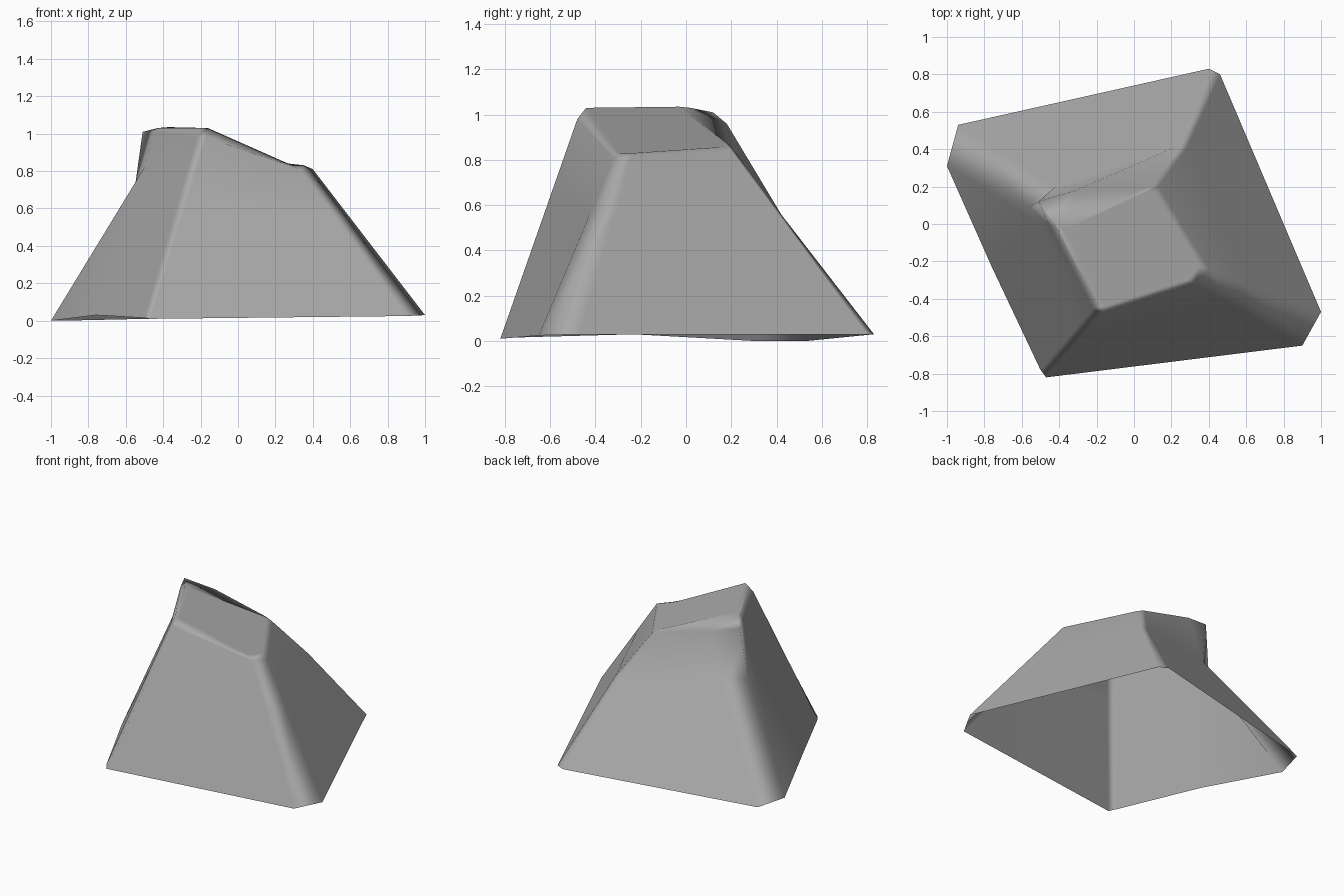
import bpy
import bmesh
from mathutils import Vector

# Remove the default cube only
default = bpy.data.objects.get("Cube")
if default:
    bpy.data.objects.remove(default, do_unlink=True)

# One plain stone colour
stone = bpy.data.materials.new("stone grey")
stone.use_nodes = True
colour = (0.4, 0.4, 0.4, 1.0)
stone.diffuse_color = colour
shader = next(n for n in stone.node_tree.nodes if n.type == 'BSDF_PRINCIPLED')
shader.inputs["Base Color"].default_value = colour
shader.inputs["Roughness"].default_value = 0.9

# Corner names run round the rock; each main corner is a chamfered pair
names = ["left_a", "left_b", "back_a", "back_b", "right_a", "right_b",
         "front_a", "front_b", "left_side"]


def ring(points):
    return {name: Vector(p) for name, p in zip(names, points)}


# Outline on the ground
base = ring([(-1, .31, 0), (-.94, .53, 0), (.4, .83, .03),
             (.46, .8, .03), (1, -.47, .03), (.9, -.65, .025),
             (-.47, -.82, .01), (-.5, -.78, .015), (-.76, -.23, .03)])

# Outline of the tilted shoulder
shoulder = ring([(-.51, .12, 1.01), (-.31, .18, .96), (.08, .2, .86),
                 (.13, .2, .84), (.4, -.24, .81), (.33, -.32, .81),
                 (-.17, -.48, .98), (-.22, -.45, .98), (-.45, -.01, 1.01)])

# Waist: straight along most corners, pinched in under the left peak
waist = {n: base[n].lerp(shoulder[n], 0.68) for n in names}
waist["left_a"] = Vector((-.56, .09, .65))
waist["left_b"] = Vector((-.42, .2, .66))
waist["back_a"] = Vector((.24, .42, .56))
waist["back_b"] = Vector((.28, .4, .57))
waist["left_side"] = Vector((-.5, 0, .82))

# Crown: the shoulder drawn inward, level on the left, with a falling rear crest
centre = sum(shoulder.values(), Vector()) / len(names)
lift = Vector((0, 0, .01))
crown = {n: shoulder[n].lerp(centre, 0.1) + lift for n in names}
crown["left_a"] = Vector((-.43, .02, 1.03))
crown["left_b"] = Vector((-.37, -.03, 1.035))
for n in ("front_a", "front_b", "left_side"):
    crown[n].z = 1.03

# Join the rings into an open-bottomed shell
bm = bmesh.new()
rings = [{n: bm.verts.new(r[n]) for n in names}
         for r in (base, waist, shoulder, crown)]
for low, high in zip(rings, rings[1:]):
    for this, after in zip(names, names[1:] + names[:1]):
        bm.faces.new((high[this], high[after], low[after], low[this]))

# Cap: a level part on the left and a slope falling to the right
level = ["left_side", "front_b", "front_a", "left_b", "left_a"]
slope = ["front_a", "right_b", "right_a", "back_b", "back_a", "left_b"]
for part in (level, slope):
    bm.faces.new([rings[-1][n] for n in part])
for face in bm.faces:
    face.smooth = True

mesh = bpy.data.meshes.new("rock")
bm.to_mesh(mesh)
bm.free()
mesh.materials.append(stone)
rock = bpy.data.objects.new("rock", mesh)
bpy.context.collection.objects.link(rock)

# Flat large sides with softly rounded chamfers
soft = rock.modifiers.new("soft_chamfers", 'WEIGHTED_NORMAL')
soft.weight = 80
